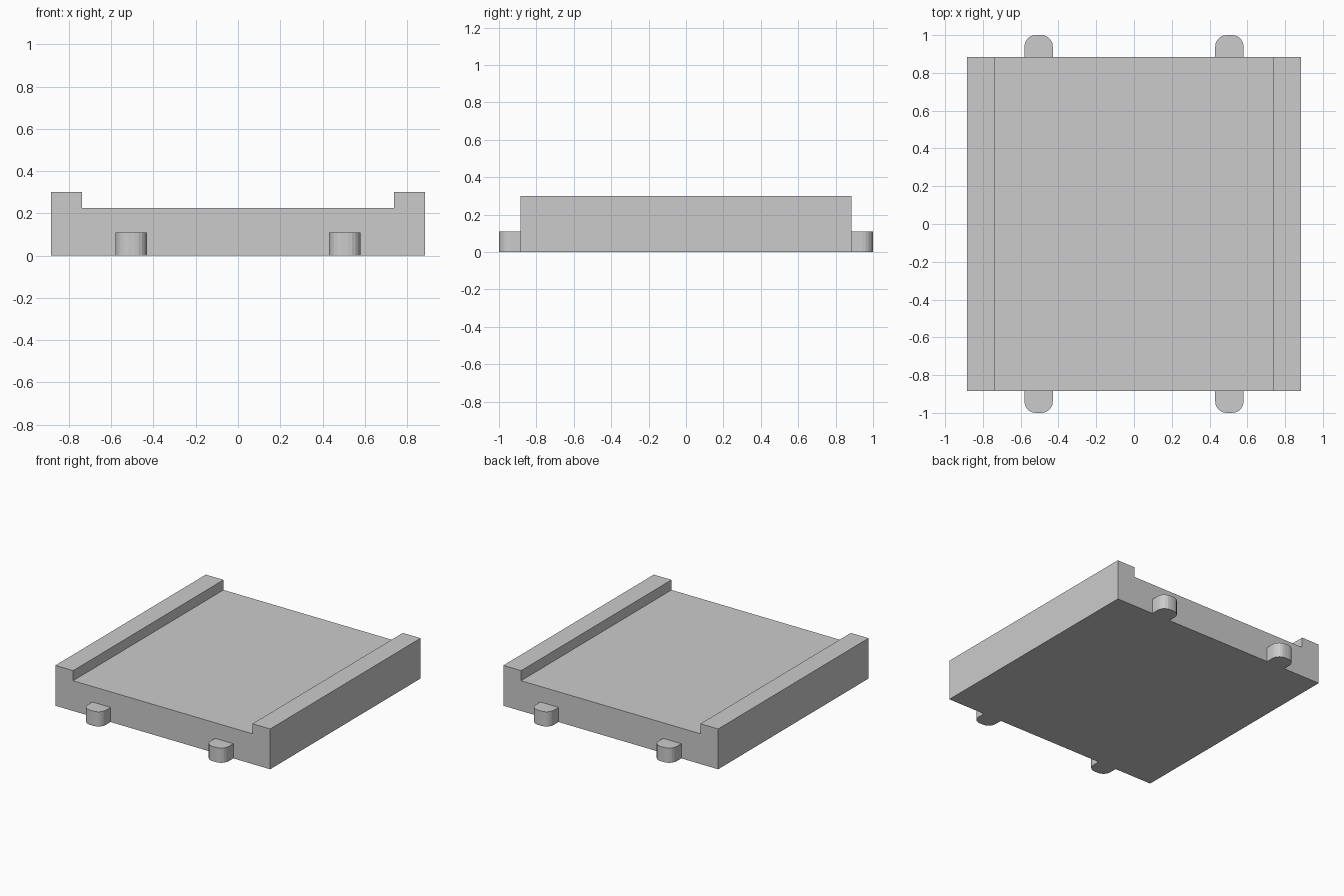
import bpy
import bmesh
from math import sin, cos, pi
from mathutils import Vector

if "Cube" in bpy.data.objects:
    bpy.data.objects.remove(bpy.data.objects["Cube"])

HALF = 0.884       # half width and half depth of the tray
PEG_X, PEG_W = 0.505, 0.075
PEG_H, PEG_R = 0.109, 0.06


def extrude(name, profile, offset):
    """Closed solid from a flat outline swept along offset."""
    bm = bmesh.new()
    face = bm.faces.new([bm.verts.new(p) for p in profile])
    swept = bmesh.ops.extrude_face_region(bm, geom=[face], use_keep_orig=True)
    verts = [g for g in swept["geom"] if isinstance(g, bmesh.types.BMVert)]
    bmesh.ops.translate(bm, verts=verts, vec=Vector(offset))
    bmesh.ops.recalc_face_normals(bm, faces=bm.faces)
    mesh = bpy.data.meshes.new(name)
    bm.to_mesh(mesh)
    bm.free()
    obj = bpy.data.objects.new(name, mesh)
    bpy.context.collection.objects.link(obj)
    return obj


# Tray: channel-shaped section with a raised rail on each side
right_half = [(HALF, 0), (HALF, 0.30), (0.738, 0.30), (0.738, 0.225)]
section = right_half + [(-x, z) for x, z in reversed(right_half)]
extrude("tray", [(x, -HALF, z) for x, z in section], (0, 2 * HALF, 0))


# Pegs: tabs with rounded outer corners on the front and back faces
def peg(name, sx, sy):
    steps = 5
    arc = [(PEG_W - PEG_R + PEG_R * cos(i * pi / 2 / steps),
            1 - PEG_R + PEG_R * sin(i * pi / 2 / steps))
           for i in range(steps + 1)]
    half = [(PEG_W, HALF)] + arc
    outline = half + [(-x, y) for x, y in reversed(half)]
    extrude(name, [(sx * PEG_X + x, sy * y, 0) for x, y in outline],
            (0, 0, PEG_H))


for side, sx in (("left", -1), ("right", 1)):
    for end, sy in (("front", -1), ("back", 1)):
        peg(f"{end}_{side}_peg", sx, sy)
